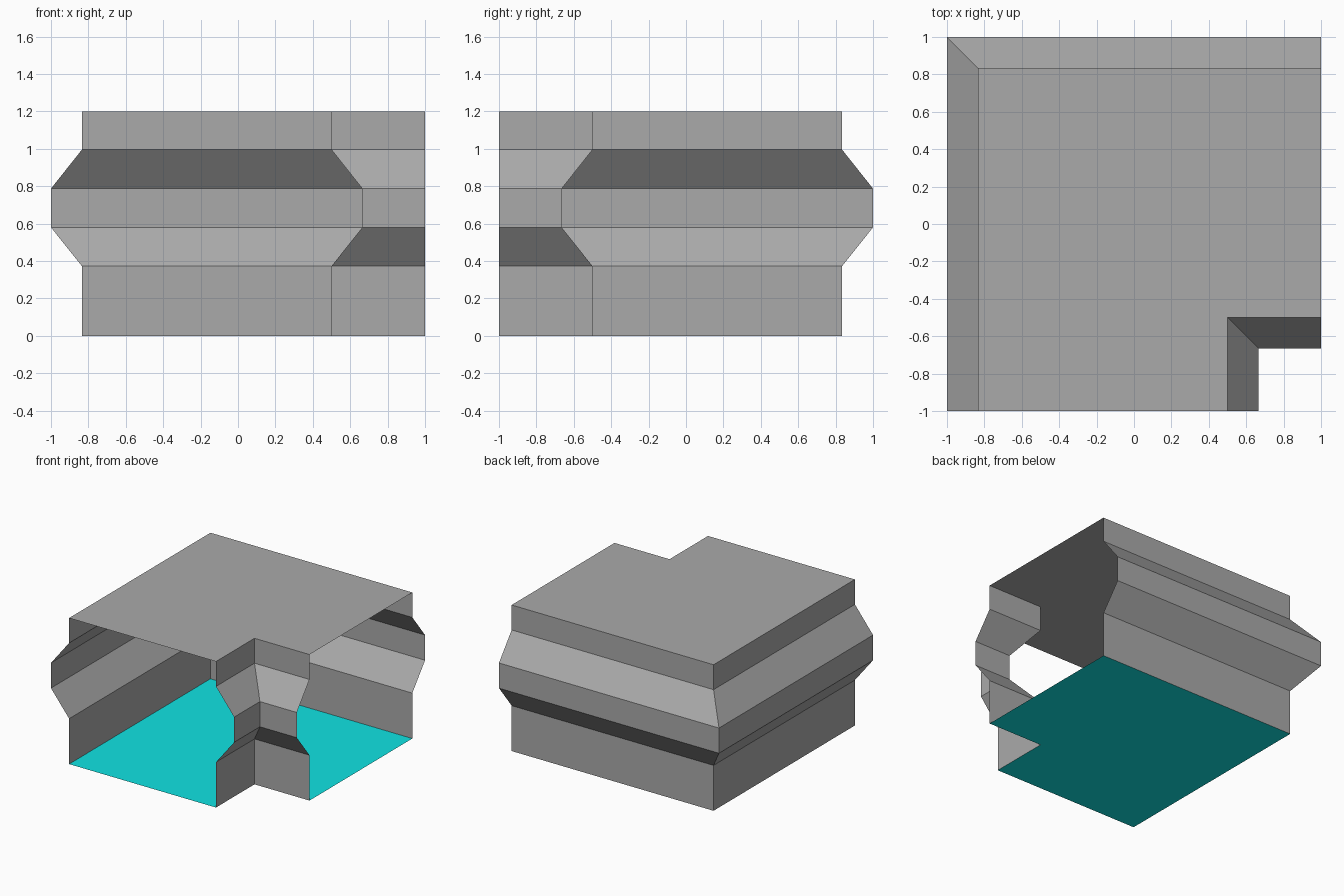
import bpy

cube = bpy.data.objects.get("Cube")
if cube:
    bpy.data.objects.remove(cube, do_unlink=True)


def make_material(name, color):
    mat = bpy.data.materials.new(name)
    mat.use_nodes = True
    mat.diffuse_color = color
    mat.node_tree.nodes["Principled BSDF"].inputs["Base Color"].default_value = color
    return mat


def make_object(name, verts, faces, mat):
    mesh = bpy.data.meshes.new(name)
    mesh.from_pydata(verts, [], faces)
    mesh.materials.append(mat)
    mesh.update()
    obj = bpy.data.objects.new(name, mesh)
    bpy.context.collection.objects.link(obj)
    return obj


grey = make_material("plain grey", (0.402, 0.402, 0.402, 1))
cyan = make_material("floor cyan", (0.005, 0.768, 0.768, 1))

HEIGHT = 1.2
BULGE = 0.165
# Wall section: (height, outward push)
SECTION = [(0, 0), (0.373, 0), (0.58, BULGE), (0.787, BULGE), (0.995, 0), (HEIGHT, 0)]

# Plan paths run with the outside on their right
# Each point: x, y, then the direction in which the bulge moves it
outer_path = [(1, 0.835, 0, 1), (-0.835, 0.835, -1, 1), (-0.835, -1, -1, 0)]
notch_path = [(0.5, -1, 1, 0), (0.5, -0.5, 1, -1), (1, -0.5, 0, -1)]


def make_wall(name, path):
    """Sweep the bulging section along a mitred plan path as an open sheet."""
    n = len(path)
    verts = [(x + dx * push, y + dy * push, z)
             for z, push in SECTION for x, y, dx, dy in path]
    faces = [(r * n + i, r * n + i + 1, (r + 1) * n + i + 1, (r + 1) * n + i)
             for r in range(len(SECTION) - 1) for i in range(n - 1)]
    return make_object(name, verts, faces, grey)


def make_slab(name, z, mat, up):
    """L-shaped sheet bounded by both wall paths."""
    verts = [(p[0], p[1], z) for p in outer_path + notch_path]
    loop = list(range(len(verts)))
    return make_object(name, verts, [loop if up else loop[::-1]], mat)


# Walls: back and left side, then the notched corner; the other sides stay open
make_wall("outer_wall", outer_path)
make_wall("notch_wall", notch_path)

# Ceiling and floor sheets
make_slab("ceiling", HEIGHT, grey, True)
make_slab("floor", 0, cyan, True)
